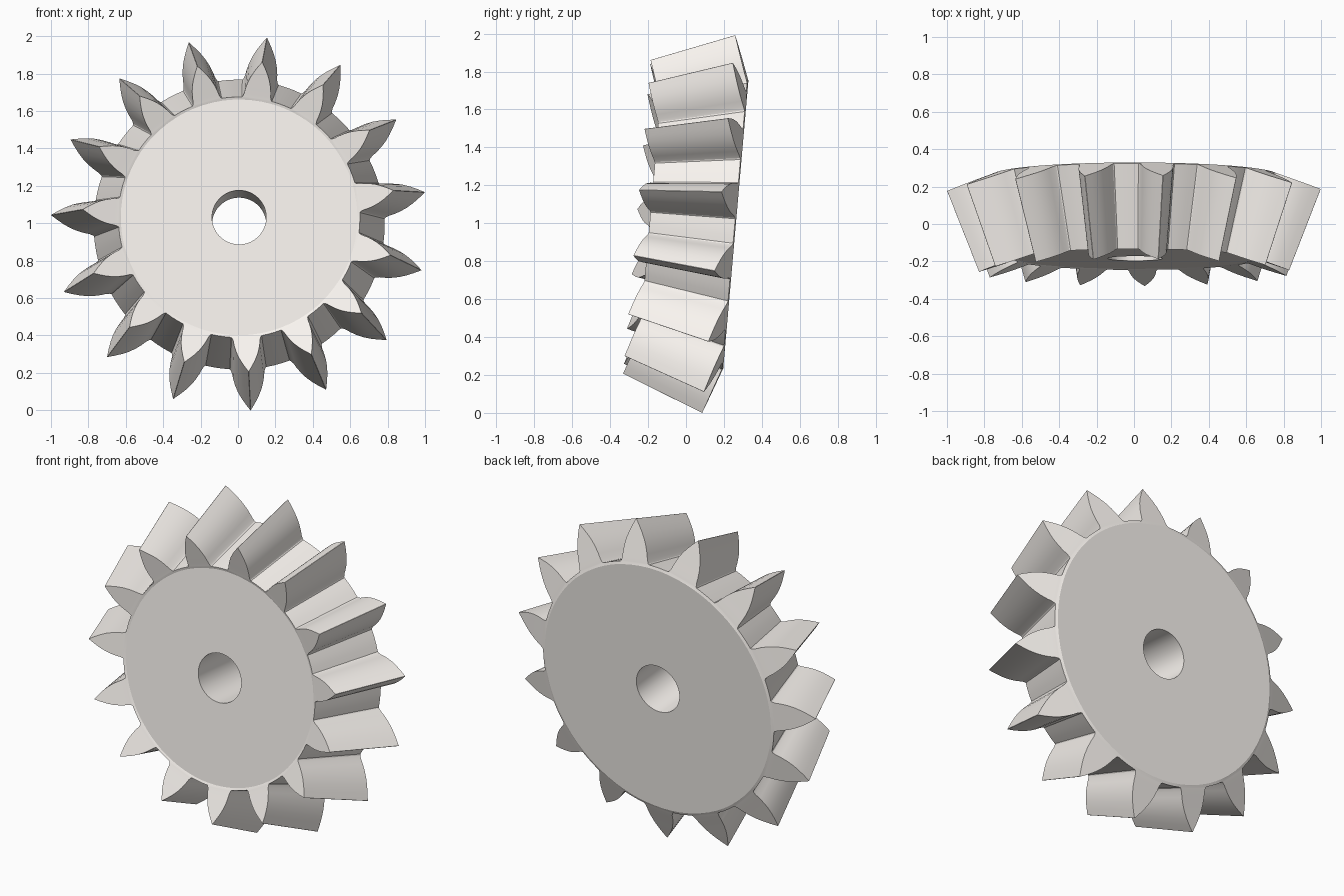
import bpy, bmesh
from math import sin, cos, tan, pi, radians

if "Cube" in bpy.data.objects:
    bpy.data.objects.remove(bpy.data.objects["Cube"])

TEETH = 15
PITCH = 2 * pi / TEETH
CONE = radians(21.4)           # half angle of the tip cone
APEX = 1 / tan(CONE)           # cone apex height above the large tip circle
SHRINK = 0.83                  # small end size relative to large end
R_DISC, R_HOLE = 0.762, 0.145
PHASE = radians(-86.5)         # direction of the lowest tooth
DISC_Z = -0.088

# tooth flank at the large end: radius, half width
FLANK = [(0.778, 0.098), (0.783, 0.093), (0.80, 0.087), (0.83, 0.083),
         (0.865, 0.075), (0.90, 0.063), (0.935, 0.046), (0.97, 0.025),
         (1.006, 0.001)]
N = len(FLANK)
HALF = FLANK[0][1] / FLANK[0][0]
ROOT = FLANK[0][0]

bm = bmesh.new()


def vert(r, a, end, z=None):
    """Vertex on the large end, or scaled toward the apex for the small end."""
    if z is None:
        z = DISC_Z * (1 - r) / (1 - R_DISC)
    k = SHRINK if end else 1.0
    return bm.verts.new((k * r * cos(a), k * r * sin(a), APEX + (z - APEX) * k))


def bridge(a, b):
    n = len(a)
    for i in range(n):
        j = (i + 1) % n
        bm.faces.new((a[i], a[j], b[j], b[i]))


outlines = []
holes = []
sharp_rings = []
for end in (0, 1):
    outline, disc, hole = [], [], []
    for t in range(TEETH):
        c = PHASE + t * PITCH
        # tooth outline followed by the root gap
        tooth = [vert(r, c - w / r, end) for r, w in FLANK]
        tooth += [vert(r, c + w / r, end) for r, w in reversed(FLANK)]
        gap = PITCH - 2 * HALF
        root = [vert(ROOT, c + HALF + gap * k / 3, end) for k in (1, 2)]
        outline += tooth + root
        # matching points on the disc edge and bore
        angs = [c - HALF + 2 * HALF * k / 3 for k in range(4)]
        angs += [c + HALF + gap * k / 3 for k in (1, 2)]
        disc += [vert(R_DISC, a, end) for a in angs]
        for a in angs:
            v = vert(R_DISC, a, end)
            v.co = (R_HOLE * cos(a), R_HOLE * sin(a), v.co.z)
            hole.append(v)
        # tooth end face
        for i in range(N - 1):
            bm.faces.new((tooth[i], tooth[i + 1],
                          tooth[2 * N - 2 - i], tooth[2 * N - 1 - i]))
    # conical rim between roots and disc
    step = 2 * N + 2
    for t in range(TEETH):
        o = t * step
        d = t * 6
        L, R = outline[o], outline[o + 2 * N - 1]
        bm.faces.new([L, R] + [disc[d + k] for k in (3, 2, 1, 0)])
        arc = [R, outline[o + 2 * N], outline[o + 2 * N + 1],
               outline[(o + step) % len(outline)]]
        edge = [disc[(d + 3 + k) % len(disc)] for k in range(4)]
        for k in range(3):
            bm.faces.new((arc[k], arc[k + 1], edge[k + 1], edge[k]))
    bridge(disc, hole)          # flat disc face
    outlines.append(outline)
    holes.append(hole)
    sharp_rings.append(disc)

bridge(*outlines)               # tooth flanks and roots
bridge(*holes)                  # bore wall
bmesh.ops.recalc_face_normals(bm, faces=bm.faces)
if bm.calc_volume(signed=True) < 0:
    bmesh.ops.reverse_faces(bm, faces=bm.faces)

mesh = bpy.data.meshes.new("bevel_gear")
bm.to_mesh(mesh)
bm.free()
gear = bpy.data.objects.new("bevel_gear", mesh)
bpy.context.collection.objects.link(gear)
# axis points forward and leans up by five degrees
gear.rotation_euler = (radians(85), 0, 0)
gear.location = (0.006, 0.175, 1.0)

# pale warm metal
mat = bpy.data.materials.new("pale_metal")
mat.diffuse_color = (0.95, 0.91, 0.87, 1)
mat.use_nodes = True
mat.node_tree.nodes["Principled BSDF"].inputs["Base Color"].default_value = mat.diffuse_color
mesh.materials.append(mat)

bpy.context.view_layer.objects.active = gear
gear.select_set(True)
bpy.ops.object.shade_smooth_by_angle(angle=radians(18))
